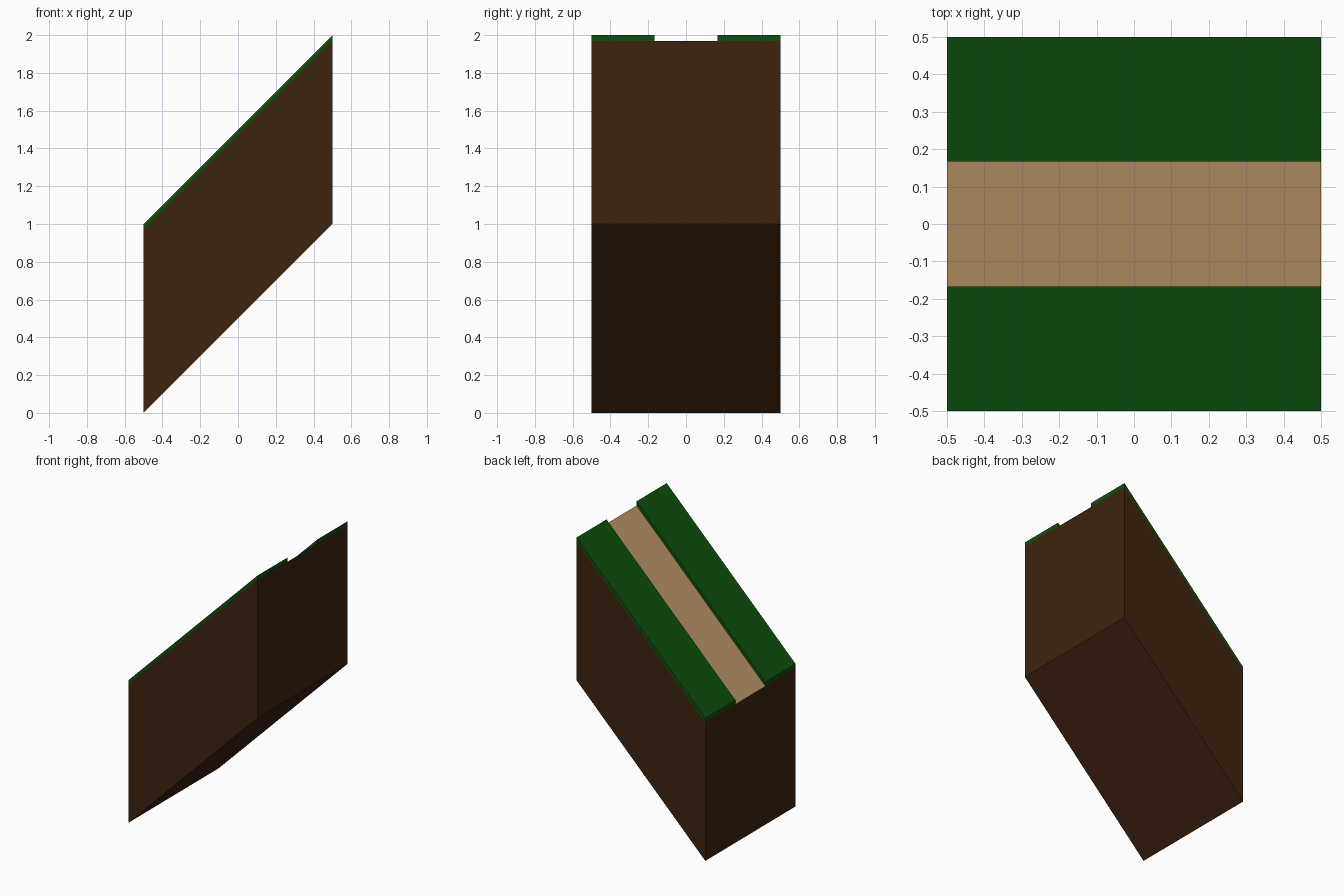
import bpy, bmesh
from mathutils import Matrix, Vector

if "Cube" in bpy.data.objects:
    bpy.data.objects.remove(bpy.data.objects["Cube"])

PATH = 1 / 6      # half width of the path
SOIL = 0.97       # soil height, turf fills up to 1.0


def material(name, rgb):
    m = bpy.data.materials.new(name)
    m.diffuse_color = (*rgb, 1)
    m.use_nodes = True
    m.node_tree.nodes["Principled BSDF"].inputs["Base Color"].default_value = m.diffuse_color
    return m


soil = material("dark soil", (0.048, 0.0165, 0.0048))
grass = material("grass green", (0.0043, 0.078, 0.0043))
sand = material("sandy path", (0.50, 0.305, 0.138))


def sloped_slab(name, y0, y1, z0, z1, mats, cuts=()):
    """Box one unit long in x, sheared so that it rises 45 degrees towards +x."""
    bm = bmesh.new()
    bmesh.ops.create_cube(bm, size=1)
    for v in bm.verts:
        v.co.y = y1 if v.co.y > 0 else y0
        v.co.z = (z1 if v.co.z > 0 else z0) + v.co.x + 0.5
    for y in cuts:
        bmesh.ops.bisect_plane(bm, geom=bm.verts[:] + bm.edges[:] + bm.faces[:],
                               plane_co=(0, y, 0), plane_no=(0, 1, 0))
    bm.normal_update()
    # second colour goes on the middle strip of the upper face
    if len(mats) > 1:
        for f in bm.faces:
            if f.normal.z > 0.5 and abs(f.calc_center_median().y) < PATH:
                f.material_index = 1
    mesh = bpy.data.meshes.new(name)
    bm.to_mesh(mesh)
    bm.free()
    for m in mats:
        mesh.materials.append(m)
    obj = bpy.data.objects.new(name, mesh)
    bpy.context.collection.objects.link(obj)
    return obj


# Soil body with the exposed path along its top
sloped_slab("soil_ramp", -0.5, 0.5, 0, SOIL, [soil, sand], cuts=(-PATH, PATH))

# Turf strips on both sides of the path
sloped_slab("front_turf", -0.5, -PATH, SOIL, 1, [grass])
sloped_slab("back_turf", PATH, 0.5, SOIL, 1, [grass])
